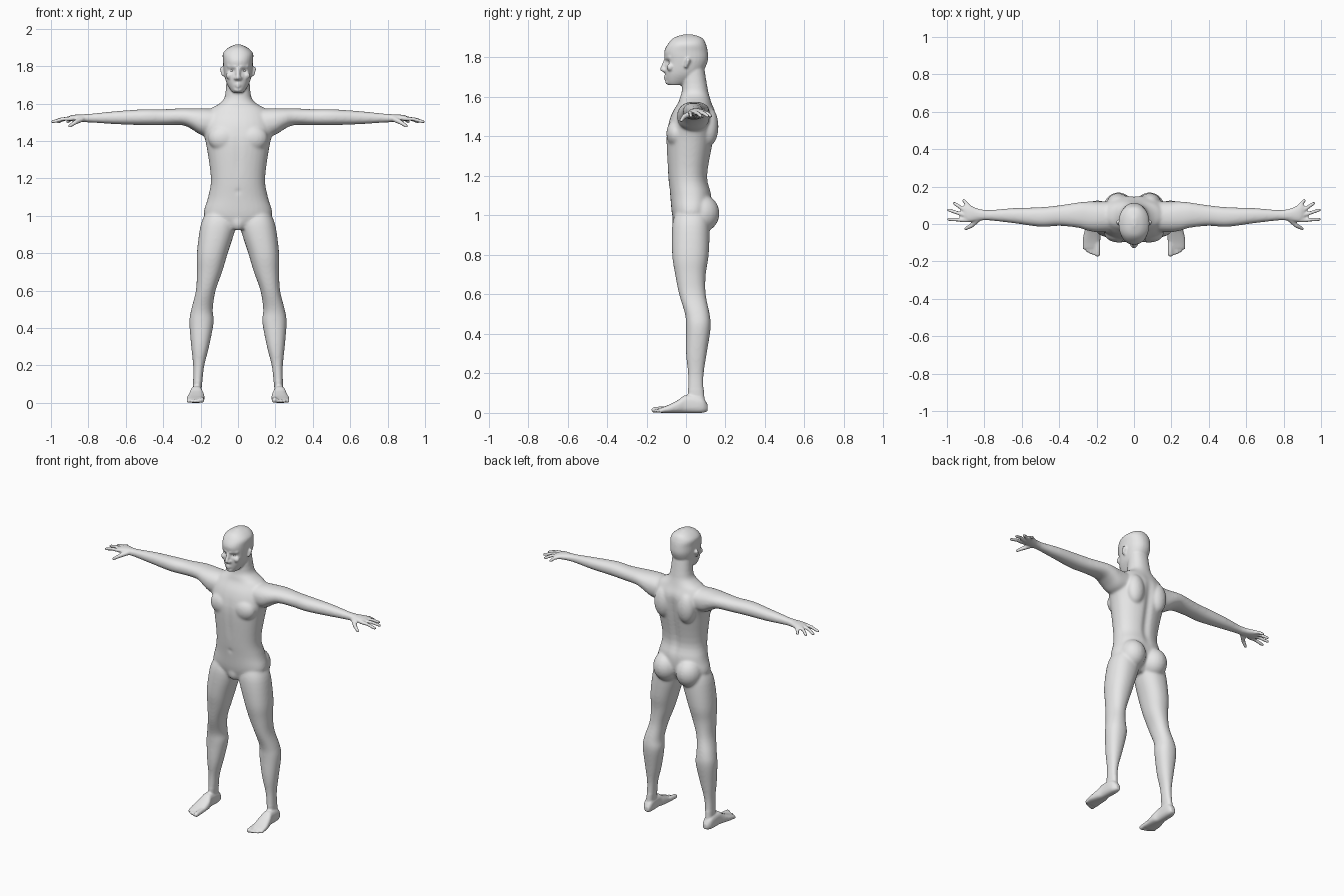
import bpy
import bmesh
from math import cos, sin, pi, exp, copysign
from mathutils import Vector

default_cube = bpy.data.objects.get("Cube")
if default_cube:
    bpy.data.objects.remove(default_cube)

SKIN_COLOUR = (0.8, 0.8, 0.8, 1)
skin = bpy.data.materials.new("plain_grey")
skin.use_nodes = True
skin.diffuse_color = SKIN_COLOUR
skin.node_tree.nodes["Principled BSDF"].inputs["Base Color"].default_value = SKIN_COLOUR

bm = bmesh.new()
SIDES = {"left": 1, "right": -1}


def circle(count):
    """Cosine and sine pairs around one turn."""
    return [(cos(2 * pi * k / count), sin(2 * pi * k / count)) for k in range(count)]


def bridge(rings):
    """Closed tube through rings of points that have equal counts."""
    rings = [[bm.verts.new(point) for point in ring] for ring in rings]
    for lower, upper in zip(rings, rings[1:]):
        for k in range(len(lower)):
            bm.faces.new((lower[k - 1], lower[k], upper[k], upper[k - 1]))
    bm.faces.new(rings[0])
    bm.faces.new(rings[-1])


def spline(rows, steps=4):
    """Catmull-Rom resampling of a list of cross-section rows."""
    rows = [Vector(row) for row in rows]
    padded = [rows[0], *rows, rows[-1]]
    result = []
    for before, start, end, after in zip(padded, padded[1:], padded[2:], padded[3:]):
        for step in range(steps):
            t = step / steps
            linear = (end - before) * t
            square = (2 * before - 5 * start + 4 * end - after) * t ** 2
            cubic = (3 * start - before - 3 * end + after) * t ** 3
            result.append(start + (linear + square + cubic) / 2)
    return result + [rows[-1]]


def rounded(low, high, wave, power):
    """Point between two limits, following a slightly squared circle."""
    return (low + high + (high - low) * copysign(abs(wave) ** power, wave)) / 2


def loft(axis, rows, side=1, power=0.9):
    """Smooth tube; each row is position, then low and high on the two cross axes."""
    rings = []
    for along, a_low, a_high, b_low, b_high in spline(rows):
        ring = []
        for c, s in circle(32):
            a = rounded(a_low, a_high, c, power)
            b = rounded(b_low, b_high, s, power)
            x, y, z = {"x": (along, b, a), "y": (a, along, b), "z": (a, b, along)}[axis]
            ring.append((x * side, y, z))
        rings.append(ring)
    bridge(rings)


def blob(centre, radii, side=1, rows=12):
    """Ellipsoid for a muscle or other rounded mass."""
    x, y, z = centre
    rx, ry, rz = radii
    rings = []
    for row in range(rows):
        angle = pi * (row + 0.5) / rows
        rings.append([(x * side + rx * c * sin(angle), y + ry * s * sin(angle),
                       z + rz * cos(angle)) for c, s in circle(20)])
    bridge(rings)


def chain(points, radii, side=1):
    """Rounded tapering rod through a few points."""
    points = [Vector((x * side, y, z)) for x, y, z in points]
    for point, radius in zip(points, radii):
        blob(point, (radius, radius, radius))
    for start, end, wide, narrow in zip(points, points[1:], radii, radii[1:]):
        across = (end - start).orthogonal().normalized()
        upward = (end - start).normalized().cross(across)
        bridge([[point + (across * c + upward * s) * radius for c, s in circle(16)]
                for point, radius in ((start, wide), (end, narrow))])


def bump(value, centre, width, power=2):
    """Soft falloff that is one at the centre."""
    return exp(-abs((value - centre) / width) ** power)


def symmetric(rows):
    """Turn height, half width, front and back into full rows."""
    return [(z, -half, half, front, back) for z, half, front, back in rows]


# Torso and neck
torso = symmetric([
    (0.93, 0.08, -0.05, 0.07), (1, 0.18, -0.07, 0.12), (1.1, 0.16, -0.08, 0.13),
    (1.2, 0.145, -0.09, 0.11), (1.38, 0.17, -0.1, 0.14), (1.46, 0.19, -0.09, 0.15),
    (1.52, 0.18, -0.07, 0.15), (1.57, 0.15, -0.04, 0.13), (1.6, 0.1, -0.03, 0.12),
    (1.64, 0.07, -0.02, 0.11), (1.76, 0.06, -0.02, 0.09)])
loft("z", torso)
blob((0, -0.04, 0.97), (0.04, 0.03, 0.05))

# Head
head = symmetric([
    (1.66, 0.03, -0.09, -0.01), (1.68, 0.045, -0.1, 0.03), (1.72, 0.065, -0.105, 0.08),
    (1.78, 0.077, -0.105, 0.11), (1.83, 0.08, -0.11, 0.11), (1.87, 0.08, -0.09, 0.1),
    (1.9, 0.05, -0.06, 0.08), (1.917, 0.01, -0.01, 0.03)])
loft("z", head)

# Nose, nostrils and chin
chain([(0, -0.1, 1.79), (0, -0.12, 1.74)], (0.01, 0.012))
chain([(-0.012, -0.11, 1.735), (0.012, -0.11, 1.735)], (0.01, 0.01))
blob((0, -0.085, 1.675), (0.025, 0.02, 0.015))

# Limb sections: position, then low and high on the two cross axes
leg = [
    (1.02, 0.03, 0.17, -0.05, 0.11), (0.95, 0.01, 0.2, -0.07, 0.12),
    (0.8, 0.055, 0.22, -0.07, 0.115), (0.7, 0.085, 0.22, -0.055, 0.1),
    (0.6, 0.12, 0.225, -0.035, 0.1), (0.5, 0.135, 0.25, -0.005, 0.12),
    (0.43, 0.13, 0.26, 0, 0.125), (0.3, 0.155, 0.25, 0, 0.105),
    (0.2, 0.18, 0.24, 0.01, 0.09), (0.12, 0.19, 0.24, 0.01, 0.09),
    (0.02, 0.2, 0.24, 0.01, 0.1)]
foot = [
    (0.11, 0.2, 0.23, 0.01, 0.04), (0.08, 0.19, 0.25, 0, 0.08), (0, 0.19, 0.255, 0, 0.09),
    (-0.04, 0.18, 0.265, 0, 0.065), (-0.09, 0.18, 0.275, 0, 0.04),
    (-0.13, 0.18, 0.27, 0, 0.025)]
arm = [
    (0.11, 1.43, 1.57, -0.04, 0.12), (0.19, 1.43, 1.575, -0.045, 0.12),
    (0.25, 1.465, 1.575, -0.035, 0.12), (0.3, 1.485, 1.575, -0.02, 0.115),
    (0.4, 1.485, 1.57, -0.01, 0.1), (0.5, 1.485, 1.57, -0.015, 0.09),
    (0.65, 1.49, 1.56, 0.005, 0.085), (0.8, 1.5, 1.545, 0.02, 0.075),
    (0.88, 1.505, 1.54, 0.01, 0.1), (0.91, 1.51, 1.53, 0.02, 0.1)]
# Fingers: knuckle then tip, seen from above
fingers = [((0.89, 0.02), (0.99, 0.025)), ((0.9, 0.045), (0.99, 0.075)),
           ((0.9, 0.07), (0.96, 0.11)), ((0.88, 0.09), (0.91, 0.125))]

for side in SIDES.values():
    loft("z", leg, side)
    loft("y", foot, side, power=0.75)
    loft("x", arm, side)
    # Toes grow shorter towards the outside
    for toe in range(5):
        radius = 0.01 if toe else 0.015
        x, tip = 0.195 + 0.0175 * toe, -0.16 + 0.002 * toe ** 2
        chain([(x, -0.1, 0.02), (x, tip, radius)], (radius, radius), side)
    for knuckle, tip in fingers:
        middle = (Vector(knuckle) + Vector(tip)) / 2
        chain([(*knuckle, 1.52), (*middle, 1.517), (*tip, 1.503)], (0.012, 0.01, 0.009), side)
    # Thumb
    chain([(0.83, 0.03, 1.52), (0.87, -0.01, 1.5), (0.9, -0.025, 1.48)],
          (0.016, 0.012, 0.009), side)
    # Chest, shoulder blade and buttock
    blob((0.08, -0.05, 1.415), (0.08, 0.05, 0.07), side)
    blob((0.085, 0.115, 1.45), (0.06, 0.05, 0.1), side)
    blob((0.083, 0.08, 1.01), (0.083, 0.09, 0.095), side)
    # Brow, cheekbone, lips and ear
    chain([(0.015, -0.1, 1.797), (0.05, -0.08, 1.8)], (0.01, 0.01), side)
    blob((0.045, -0.08, 1.75), (0.02, 0.017, 0.02), side)
    for lip in (1.692, 1.705):
        chain([(0, -0.105, lip), (0.02, -0.095, 1.7)], (0.008, 0.005), side)
    chain([(0.08, 0, 1.755), (0.085, 0.01, 1.785)], (0.009, 0.012), side)

# Fuse all masses into one skin
mesh = bpy.data.meshes.new("body")
bmesh.ops.recalc_face_normals(bm, faces=bm.faces)
bm.to_mesh(mesh)
bm.free()
body = bpy.data.objects.new("body", mesh)
bpy.context.collection.objects.link(body)
remesh = body.modifiers.new("fuse", "REMESH")
remesh.mode = "VOXEL"
remesh.voxel_size = 0.006
graph = bpy.context.evaluated_depsgraph_get()
fused = bpy.data.meshes.new_from_object(body.evaluated_get(graph))
body.modifiers.clear()
body.data = fused
fused.materials.clear()
fused.materials.append(skin)
fused.shade_smooth()

# Press in eye sockets, spine groove, navel and breastbone
broad = []
for vert in fused.vertices:
    x, y, z = vert.co
    if abs(x) < 0.8 and 0.12 < z < 1.64:
        broad.append(vert.index)
    if abs(x) > 0.1 or z < 1:
        continue
    if z > 1.7 and y < -0.04:
        vert.co.y += 0.012 * bump(abs(x), 0.032, 0.015) * bump(z, 1.776, 0.011)
    elif z < 1.65 and y > 0.05:
        vert.co.y -= 0.013 * bump(x, 0, 0.022) * bump(z, 1.32, 0.2, 4)
    elif z < 1.65 and y < -0.05:
        vert.co.y += 0.008 * bump(x, 0, 0.01) * bump(z, 1.13, 0.01)
        vert.co.y += 0.004 * bump(x, 0, 0.015) * bump(z, 1.35, 0.12, 4)

# Relax the broad forms more than the face, hands and feet
body.vertex_groups.new(name="broad_forms").add(broad, 1, "REPLACE")
for label, passes, group in (("relax_broad", 18, "broad_forms"), ("relax_all", 2, "")):
    relax = body.modifiers.new(label, "SMOOTH")
    relax.factor = 0.5
    relax.iterations = passes
    relax.vertex_group = group

# Eyeballs set in the sockets
for label, side in SIDES.items():
    bpy.ops.mesh.primitive_uv_sphere_add(segments=24, ring_count=16, radius=0.012,
                                         location=(0.032 * side, -0.077, 1.777))
    eye = bpy.context.object
    eye.name = label + "_eye"
    eye.data.materials.append(skin)
    eye.data.shade_smooth()
